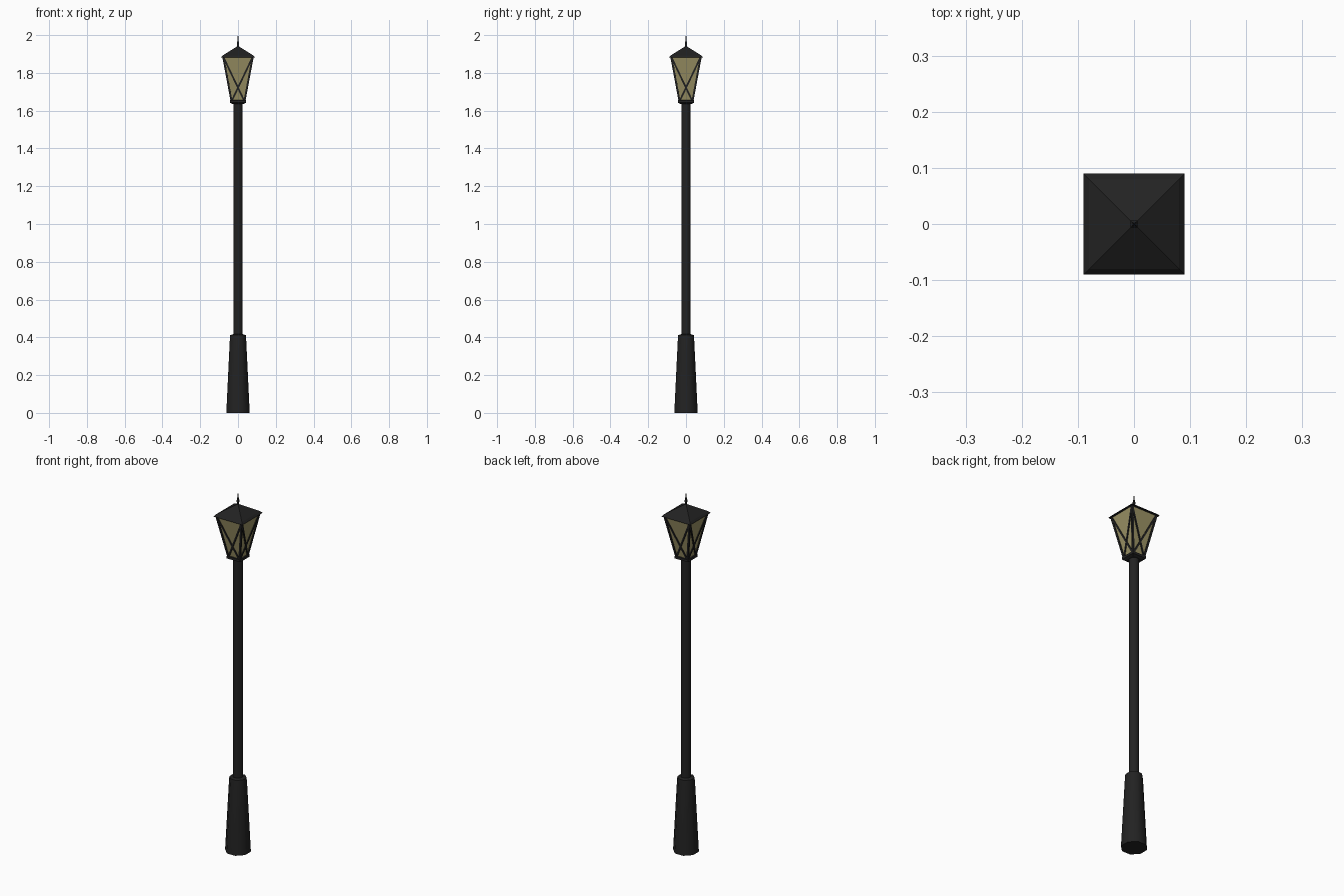
import bpy, bmesh, math
from mathutils import Vector

if "Cube" in bpy.data.objects:
    bpy.data.objects.remove(bpy.data.objects["Cube"])


def material(name, col):
    m = bpy.data.materials.new(name)
    m.diffuse_color = (*col, 1)
    m.use_nodes = True
    m.node_tree.nodes["Principled BSDF"].inputs["Base Color"].default_value = m.diffuse_color
    return m


IRON = material("black iron", (0.016, 0.016, 0.016))
GLASS = material("amber glass", (0.33, 0.29, 0.13))


def add_object(name, bm, mat):
    bmesh.ops.recalc_face_normals(bm, faces=bm.faces)
    me = bpy.data.meshes.new(name)
    bm.to_mesh(me)
    bm.free()
    me.materials.append(mat)
    ob = bpy.data.objects.new(name, me)
    bpy.context.collection.objects.link(ob)
    return ob


def stack(name, profile, sides, mat, turn=0.5, smooth=False):
    """Closed prism through (half width across flats, z) rings."""
    bm = bmesh.new()
    k = 1 / math.cos(math.pi / sides)
    rings = []
    for r, z in profile:
        ring = []
        for i in range(sides):
            a = 2 * math.pi * (i + turn) / sides
            ring.append(bm.verts.new((r * k * math.cos(a), r * k * math.sin(a), z)))
        rings.append(ring)
    for lo, hi in zip(rings, rings[1:]):
        for i in range(sides):
            j = (i + 1) % sides
            bm.faces.new((lo[i], lo[j], hi[j], hi[i]))
    bm.faces.new(rings[0][::-1])
    bm.faces.new(rings[-1])
    ob = add_object(name, bm, mat)
    if smooth:
        bpy.context.view_layer.objects.active = ob
        ob.select_set(True)
        bpy.ops.object.shade_smooth_by_angle(angle=math.radians(50))
        ob.select_set(False)
    return ob


def bar(name, a, b, width, depth, normal):
    """Rectangular strut from a to b, lying flat against a pane."""
    a, b = Vector(a), Vector(b)
    d = (b - a).normalized()
    side = d.cross(normal).normalized() * width / 2
    out = side.cross(d).normalized() * depth / 2
    bm = bmesh.new()
    ends = [[bm.verts.new(p + side * s + out * t)
             for s, t in ((-1, -1), (1, -1), (1, 1), (-1, 1))] for p in (a, b)]
    for i in range(4):
        j = (i + 1) % 4
        bm.faces.new((ends[0][i], ends[0][j], ends[1][j], ends[1][i]))
    bm.faces.new(ends[0])
    bm.faces.new(ends[1])
    return add_object(name, bm, IRON)


# Post: tapered foot with chamfered shoulder, then slim shaft
stack("post_foot", [(0.062, 0), (0.043, 0.395), (0.041, 0.412), (0.025, 0.417)],
      8, IRON, smooth=True)
stack("post_shaft", [(0.025, 0.40), (0.025, 1.645)], 8, IRON, smooth=True)

# Lantern tray, glass and roof
Z0, Z1, W0, W1 = 1.65, 1.885, 0.034, 0.078
stack("lantern_tray", [(0.030, 1.636), (0.042, 1.642), (0.042, 1.655), (0.034, 1.657)],
      4, IRON)
stack("lantern_glass", [(W0, Z0), (W1, Z1)], 4, GLASS)
stack("lantern_roof", [(0.076, 1.882), (0.090, 1.882), (0.080, 1.893), (0.005, 1.94)],
      4, IRON)

# Corner posts and crossed bars on each of the four panes
for k in range(4):
    a = k * math.pi / 2
    n = Vector((math.cos(a), math.sin(a), 0))
    t = Vector((-n.y, n.x, 0))

    def corner(s, w, z):
        return n * w + t * (s * w) + Vector((0, 0, z))

    bar("corner_post_%d" % k, corner(1, W0, Z0), corner(1, W1, Z1), 0.010, 0.010, n)
    for s in (-1, 1):
        bar("cross_bar_%d" % k, corner(s, W0, Z0), corner(-s, W1, Z1), 0.009, 0.008, n)

# Finial spike
stack("finial", [(0.004, 1.93), (0.004, 1.952), (0.006, 1.956), (0.006, 1.963),
                 (0.0035, 1.967), (0.001, 2.0)], 4, IRON)
